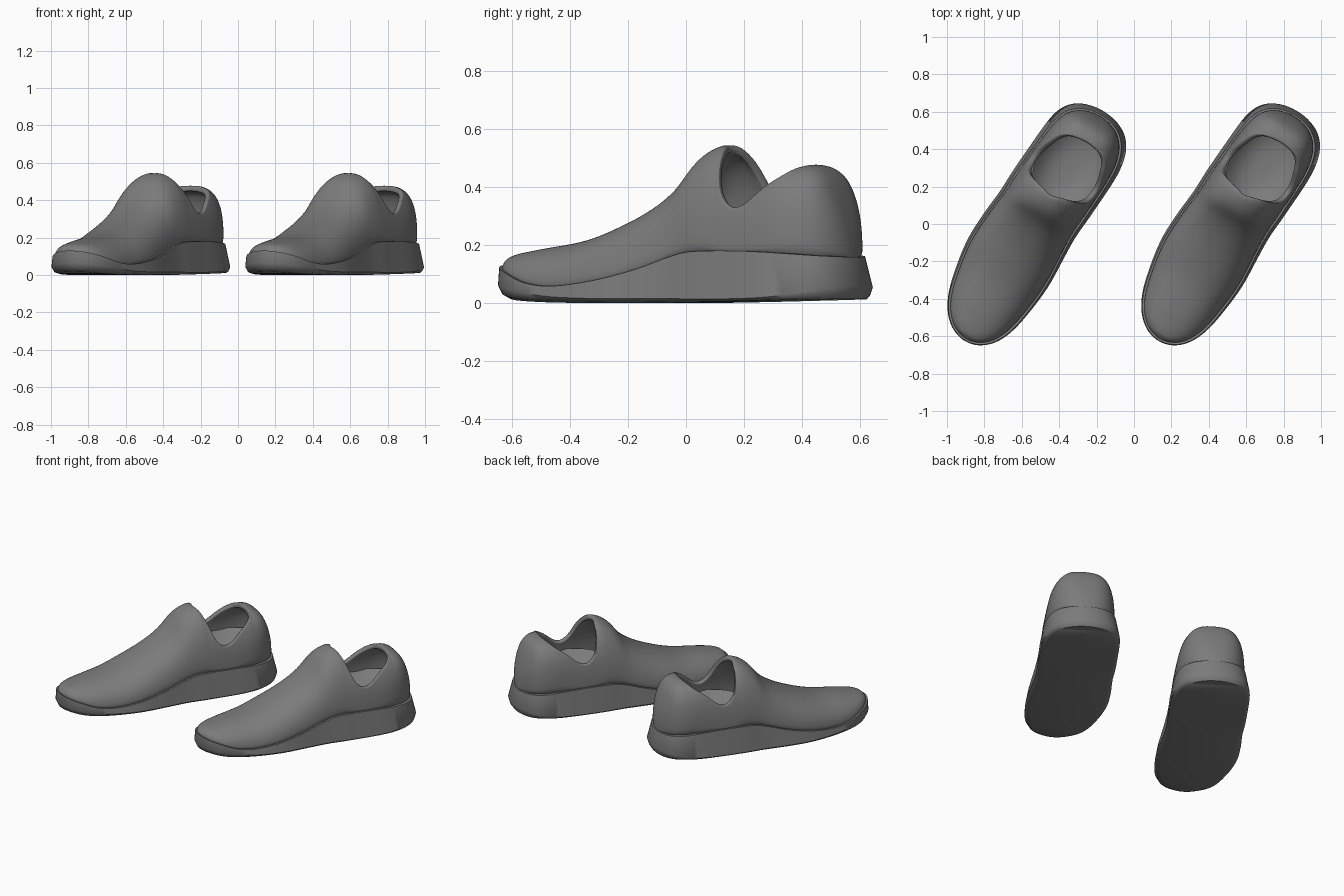
import bpy, bmesh, math

if "Cube" in bpy.data.objects:
    bpy.data.objects.remove(bpy.data.objects["Cube"])

TOE, HEEL, MID = -0.735, 0.70, -0.01


def curve(*pts):
    """Smooth interpolation through (u, value) pairs."""
    def slope(i):
        a, b = pts[max(i - 1, 0)], pts[min(i + 1, len(pts) - 1)]
        return (b[1] - a[1]) / (b[0] - a[0])

    def f(u):
        if u <= pts[0][0]:
            return pts[0][1]
        for i in range(len(pts) - 1):
            (a, p), (b, q) = pts[i], pts[i + 1]
            if u <= b:
                h = b - a
                t = (u - a) / h
                return ((2*t**3 - 3*t*t + 1) * p + (t**3 - 2*t*t + t) * h * slope(i)
                        + (3*t*t - 2*t**3) * q + (t**3 - t*t) * h * slope(i + 1))
        return pts[-1][1]
    return f


# Plan: centre line and half width along the shoe
centre = curve((-.73, -.02), (-.46, -.028), (-.1, -.03), (.17, -.015), (.45, .004), (.7, 0))
half = curve((-.72, .245), (-.46, .242), (-.25, .252), (-.1, .246), (.05, .237), (.17, .24), (.7, .24))
# Side profiles
sole_top = curve((-.73, .13), (-.64, .10), (-.55, .07), (-.43, .058), (-.25, .078), (-.09, .115),
                 (.05, .16), (.13, .177), (.38, .178), (.7, .157))
sole_edge = curve((-.73, .065), (-.6, .042), (-.4, .02), (0, .015), (.45, .02), (.7, .06))
sole_curve = curve((-.71, .033), (-.6, .017), (-.4, .006), (0, .004), (.45, .01), (.7, .03))
sole_bottom = curve((-.7, .018), (-.6, .008), (-.4, .001), (0, 0), (.7, .014))
crown = curve((-.725, .13), (-.695, .16), (-.6, .182), (-.38, .22), (-.215, .28), (-.09, .345), (0, .415),
              (.075, .505), (.15, .545), (.22, .547), (.35, .52), (.5, .482), (.56, .467), (.6, .43),
              (.635, .35), (.66, .25), (.672, .15))
rim = curve((.165, .56), (.19, .53), (.215, .44), (.24, .375), (.29, .333), (.34, .345),
            (.41, .405), (.48, .455), (.535, .50))
box = curve((.2, .9), (.35, .85), (.5, .68), (.7, .65))  # how square the arch is


def plan(s, toe_in, heel_in):
    """Position along the shoe and half width at s in -1..1, inset from the outline."""
    inset = toe_in + (heel_in - toe_in) * (s + 1) / 2
    if s < 0:
        u, k = MID + s * (MID - TOE - toe_in), 4
    else:
        u, k = MID + s * (HEEL - heel_in - MID), 8
    return u, (half(u) - inset) * math.sqrt(max(0, 1 - abs(s) ** k))


def place(u, v, z):
    return (0.5 * u + 0.866 * v, 0.866 * u - 0.5 * v, z)


def skin(name, rows, closed):
    """Bridge rows of points; each row is a list of strips."""
    bm = bmesh.new()
    grid = [[[bm.verts.new(p) for p in strip] for strip in row] for row in rows]
    for a, b in zip(grid, grid[1:]):
        for p, q in zip(a, b):
            n = len(p)
            for i in range(n if closed else n - 1):
                j = (i + 1) % n
                bm.faces.new((p[i], p[j], q[j], q[i]))
    bmesh.ops.remove_doubles(bm, verts=bm.verts, dist=0.0003)
    bmesh.ops.dissolve_degenerate(bm, edges=bm.edges, dist=0.0001)
    bmesh.ops.recalc_face_normals(bm, faces=bm.faces)
    if sum(f.normal.z * f.calc_area() for f in bm.faces) < -0.001:
        bmesh.ops.reverse_faces(bm, faces=bm.faces)
    mesh = bpy.data.meshes.new(name)
    bm.to_mesh(mesh)
    bm.free()
    mesh.materials.append(grey)
    ob = bpy.data.objects.new(name, mesh)
    bpy.context.collection.objects.link(ob)
    return ob


def smooth(ob, angle):
    bpy.ops.object.select_all(action='DESELECT')
    ob.select_set(True)
    bpy.context.view_layer.objects.active = ob
    bpy.ops.object.shade_smooth_by_angle(angle=math.radians(angle))


grey = bpy.data.materials.new("dark_grey")
grey.diffuse_color = (.2, .2, .2, 1)
grey.use_nodes = True
grey.node_tree.nodes["Principled BSDF"].inputs["Base Color"].default_value = grey.diffuse_color

# Sole: cross-sections with a rounded lower edge, flared and wedge-shaped at the heel
rows = []
levels = ((.04, .018, sole_bottom), (.014, .008, sole_curve), (0, 0, sole_edge), (.004, .024, sole_top))
for i in range(61):
    s = math.sin(math.pi / 2 * (i / 30 - 1))
    left, right = [], []
    for toe_in, heel_in, zf in levels:
        u, w = plan(s, toe_in, heel_in)
        left.append(place(u, centre(u) - w, zf(u)))
        right.append(place(u, centre(u) + w, zf(u)))
    rows.append([left + right[::-1]])
sole = skin("sole", rows, True)
smooth(sole, 45)

# Upper: arched cross-sections, opened along the collar rim
rows = []
J, N = 12, 110
for i in range(N + 1):
    s = math.sin(math.pi / 2 * (2 * i / N - 1))
    u, w = plan(s, .014, .032)
    zb = sole_top(u) - .008
    h = max(crown(u) - zb, .002)
    m = box(u)
    top = math.pi / 2
    if .165 < u < .535:
        top = math.asin(min(1, max(0, (rim(u) - zb) / h) ** (1 / m)))
    left, right = [], []
    for j in range(J + 1):
        th = top * j / J
        v = w * max(0, math.cos(th)) ** m
        if top == math.pi / 2 and j == J:
            v = 0
        z = zb + h * math.sin(th) ** m
        left.append(place(u, centre(u) - v, z))
        right.append(place(u, centre(u) + v, z))
    rows.append([left, right])
upper = skin("upper", rows, False)
shell = upper.modifiers.new("thickness", 'SOLIDIFY')
shell.thickness, shell.offset = .03, -1
sub = upper.modifiers.new("rounded_rim", 'SUBSURF')
sub.levels = sub.render_levels = 1
smooth(upper, 60)

# Insole: dished footbed visible through the opening
rows = []
for i in range(9):
    r = max(i / 8, .001)
    ring = [k * math.pi / 16 for k in range(32)]
    rows.append([[place(.36 + .27 * r * math.cos(a), .185 * r * math.sin(a), .19 + .08 * r ** 3) for a in ring]])
insole = skin("insole", rows, True)
smooth(insole, 60)

# Second shoe is an identical copy beside the first
for part in (sole, upper, insole):
    twin = part.copy()
    bpy.context.collection.objects.link(twin)
    part.location.x, twin.location.x = -.518, .518
    twin.name, part.name = part.name + "_right", part.name + "_left"
